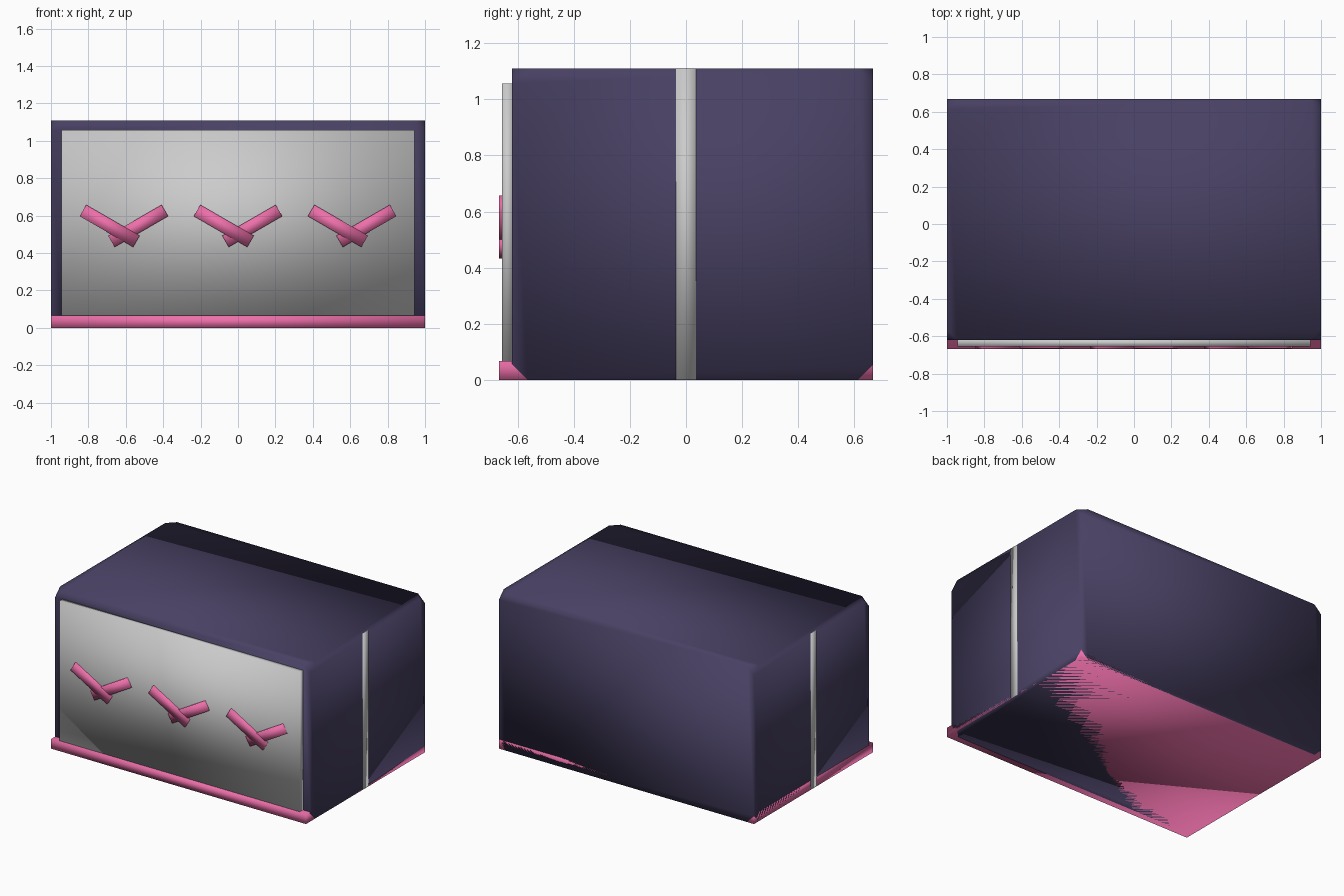
import bpy
import math

if "Cube" in bpy.data.objects:
    bpy.data.objects.remove(bpy.data.objects["Cube"])


def material(name, rgb):
    m = bpy.data.materials.new(name)
    m.diffuse_color = (*rgb, 1)
    m.use_nodes = True
    m.node_tree.nodes["Principled BSDF"].inputs["Base Color"].default_value = m.diffuse_color
    return m


def box(name, lo, hi, mat=None, tilt=0.0):
    """Smooth-shaded box between two corners, tilted about y."""
    centre = [(a + b) / 2 for a, b in zip(lo, hi)]
    bpy.ops.mesh.primitive_cube_add(size=1, location=centre)
    ob = bpy.context.object
    ob.name = name
    ob.scale = [b - a for a, b in zip(lo, hi)]
    bpy.ops.object.transform_apply(location=False, rotation=False, scale=True)
    ob.rotation_euler.y = tilt
    bpy.ops.object.shade_smooth()
    if mat:
        ob.data.materials.append(mat)
    return ob


purple = material("dark_purple", (0.065, 0.052, 0.125))
pink = material("pink", (0.85, 0.16, 0.40))

# Main body with clipped corner points
body = box("body", (-1, -0.62, 0), (1, 0.667, 1.11), purple)
bevel = body.modifiers.new("clipped_corners", 'BEVEL')
bevel.affect = 'VERTICES'
bevel.width = 0.055
bevel.segments = 1
bevel.limit_method = 'NONE'

# Base slab with a lip at the front
box("base", (-1, -0.667, 0), (1, 0.667, 0.067), pink)

# Front panel
box("front_panel", (-0.943, -0.655, 0.055), (0.943, -0.615, 1.057))

# Inner divider whose ends show as strips on both sides
box("divider", (-1.0005, -0.035, 0.002), (1.0005, 0.035, 1.108))

# Three V-shaped handles, each of two crossed bars
for i, x in enumerate((-0.61, 0, 0.61)):
    for side, front in ((-1, -0.667), (1, -0.666)):
        cx, cz = x + side * 0.076, 0.545
        box(f"handle_bar_{i}_{'left' if side < 0 else 'right'}",
            (cx - 0.165, front, cz - 0.035), (cx + 0.165, -0.635, cz + 0.035),
            pink, -side * math.radians(30))
